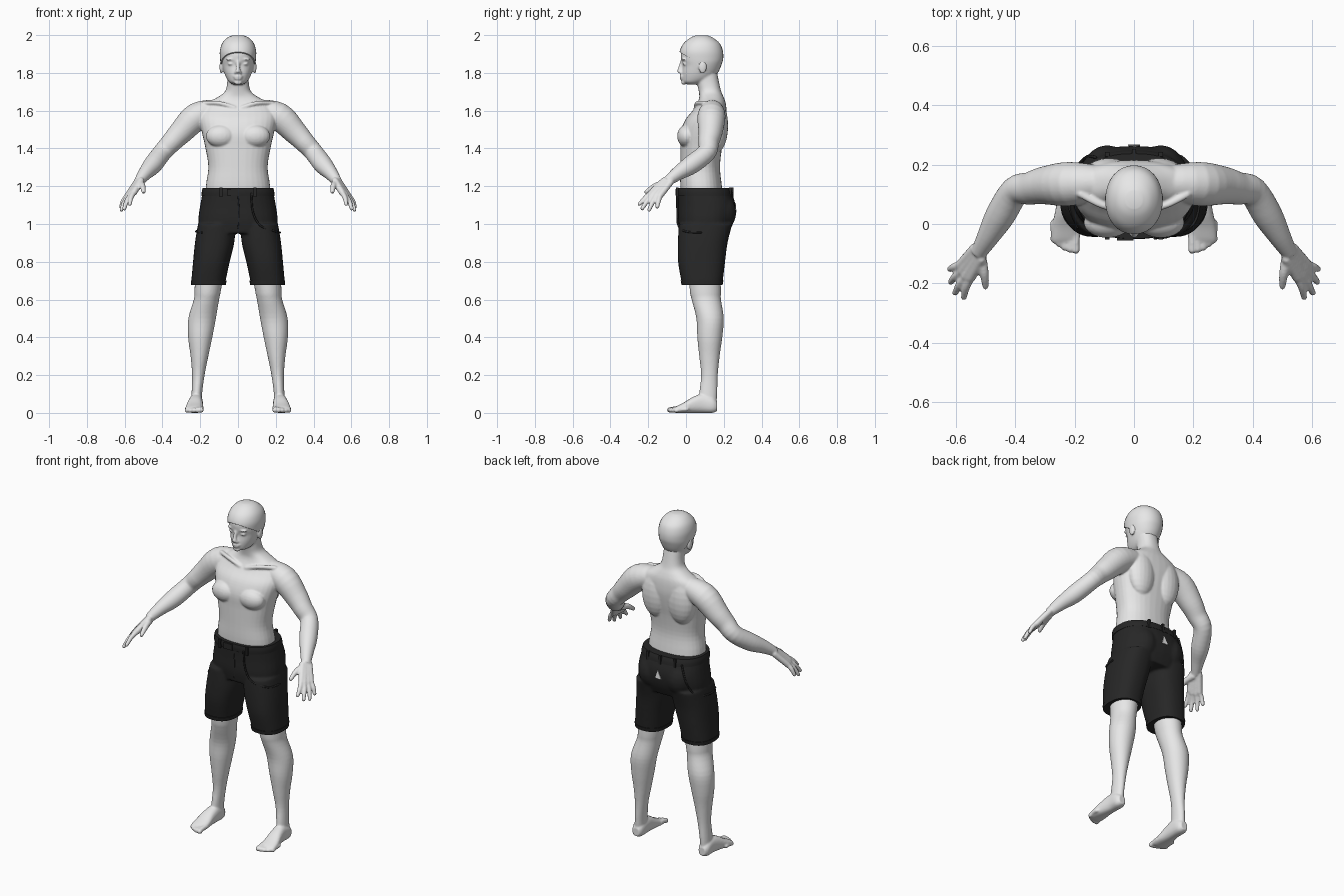
import bpy
import bmesh
from math import sin, cos, pi, copysign
from mathutils import Vector, Matrix

if "Cube" in bpy.data.objects:
    bpy.data.objects.remove(bpy.data.objects["Cube"])

X, Y, Z = Vector((1, 0, 0)), Vector((0, 1, 0)), Vector((0, 0, 1))


def make_material(name, value):
    mat = bpy.data.materials.new(name)
    mat.use_nodes = True
    colour = (value, value, value, 1)
    mat.diffuse_color = colour
    mat.node_tree.nodes["Principled BSDF"].inputs["Base Color"].default_value = colour
    return mat


skin = make_material("pale grey skin", 0.8)
cloth = make_material("black cloth", 0.02)


def smooth_path(points, steps=4):
    """Catmull-Rom interpolation of sections (x, y, z, radius_u, radius_v)."""
    pts = [Vector(p) for p in points]
    out = []
    for i in range(len(pts) - 1):
        a, b, c = pts[max(i - 1, 0)], pts[i], pts[i + 1]
        d = pts[min(i + 2, len(pts) - 1)]
        for k in range(steps):
            t = k / steps
            out.append(b + (c - a) * (t / 2)
                       + (a * 2 - b * 5 + c * 4 - d) * (t * t / 2)
                       + (b * 3 - a - c * 3 + d) * (t ** 3 / 2))
    return out + [pts[-1]]


def loft(bm, sections, frame=None, power=2.0, sides=32, side=1):
    """Closed skin over rounded rings; frame fixes the ring plane."""
    path = smooth_path(sections)
    rings = []
    for i, p in enumerate(path):
        centre = Vector((p[0] * side, p[1], p[2]))
        u, v = frame or (X, Y)
        if frame is None:
            tangent = path[min(i + 1, len(path) - 1)] - path[max(i - 1, 0)]
            tangent = Vector((tangent[0] * side, tangent[1], tangent[2])).normalized()
            u = tangent.cross(Vector((side * 0.5, 0.3, 1))).normalized()
            v = tangent.cross(u)
        ring = []
        for k in range(sides):
            c, s = cos(2 * pi * k / sides), sin(2 * pi * k / sides)
            cu = copysign(abs(c) ** (2 / power), c) * p[3]
            sv = copysign(abs(s) ** (2 / power), s) * p[4]
            ring.append(bm.verts.new(centre + u * cu + v * sv))
        rings.append(ring)
    for low, high in zip(rings, rings[1:]):
        for k in range(sides):
            j = (k + 1) % sides
            bm.faces.new((low[k], low[j], high[j], high[k]))
    bm.faces.new(rings[0])
    bm.faces.new(rings[-1])


def stack(rows, grow=0.0, lift=0.0):
    """Rows (z, x, front, back, half_width) to horizontal sections."""
    return [(x, (f + b) / 2, z + lift, w + grow, (b - f) / 2 + grow)
            for z, x, f, b, w in rows]


def tube(bm, points, radii, side=1):
    """Round limb with ball ends."""
    loft(bm, [(*p, r, r) for p, r in zip(points, radii)], sides=16, side=side)
    for p, r in ((points[0], radii[0]), (points[-1], radii[-1])):
        ball(bm, p, (r, r, r), side)


def ball(bm, centre, radii, side=1):
    place = Vector((centre[0] * side, centre[1], centre[2]))
    bmesh.ops.create_uvsphere(bm, u_segments=20, v_segments=12, radius=1,
                              matrix=Matrix.LocRotScale(place, None, Vector(radii)))


def box(bm, centre, size):
    bmesh.ops.create_cube(bm, size=1, matrix=Matrix.LocRotScale(
        Vector(centre), None, Vector(size)))


def finish(bm, name, mat, voxel=0.0, passes=3):
    bmesh.ops.recalc_face_normals(bm, faces=bm.faces[:])
    mesh = bpy.data.meshes.new(name)
    bm.to_mesh(mesh)
    bm.free()
    mesh.materials.append(mat)
    ob = bpy.data.objects.new(name, mesh)
    bpy.context.collection.objects.link(ob)
    if voxel:
        fuse = ob.modifiers.new("fuse", 'REMESH')
        fuse.mode, fuse.voxel_size, fuse.use_smooth_shade = 'VOXEL', voxel, True
        soften = ob.modifiers.new("soften", 'SMOOTH')
        soften.factor, soften.iterations = 0.5, passes
    else:
        bpy.ops.object.select_all(action='DESELECT')
        ob.select_set(True)
        bpy.context.view_layer.objects.active = ob
        bpy.ops.object.shade_smooth_by_angle(angle=pi / 4)
    return ob


# Torso and neck
body = bmesh.new()
torso = [(1.1, 0, -.02, .2, .17), (1.2, 0, -.03, .19, .17), (1.3, 0, -.03, .18, .157),
         (1.4, 0, -.03, .19, .172), (1.48, 0, -.03, .205, .19), (1.55, 0, -.005, .215, .205),
         (1.6, 0, .035, .215, .2), (1.64, 0, .06, .21, .165), (1.67, 0, .07, .2, .11),
         (1.7, 0, .068, .187, .07), (1.74, 0, .06, .177, .058), (1.8, 0, .05, .165, .056)]
loft(body, stack(torso), (X, Y), 2.3)

# Head
skull = [(1.738, 0, .01, .07, .025), (1.75, 0, -.015, .1, .045), (1.77, 0, -.021, .14, .06),
         (1.8, 0, -.022, .165, .073), (1.84, 0, -.018, .182, .084), (1.87, 0, -.026, .19, .088),
         (1.91, 0, -.026, .188, .089), (1.95, 0, -.006, .172, .077),
         (1.98, 0, .03, .135, .05), (1.993, 0, .06, .105, .02)]
loft(body, stack(skull), (X, Y), 2.1)
loft(body, [(0, -.02, 1.865, .009, .009), (0, -.03, 1.83, .01, .01),
            (0, -.034, 1.808, .014, .013), (0, -.026, 1.797, .015, .009)], (X, Y))
ball(body, (0, -.022, 1.781), (.025, .012, .007))
ball(body, (0, -.021, 1.769), (.021, .012, .007))
ball(body, (0, -.012, 1.749), (.022, .014, .012))

leg = [(.8, .145, .01, .18, .08), (.65, .16, .02, .185, .07), (.6, .167, .03, .185, .067),
       (.5, .19, .055, .2, .073), (.4, .2, .06, .192, .064), (.3, .204, .07, .178, .047),
       (.2, .21, .08, .168, .033), (.1, .218, .07, .165, .028), (.03, .22, .07, .16, .03)]
foot = [(.222, .165, .035, .022, .025), (.222, .14, .042, .034, .042),
        (.222, .09, .05, .036, .05), (.226, .04, .043, .04, .043),
        (.23, -.01, .028, .047, .028), (.232, -.05, .018, .047, .018),
        (.232, -.065, .014, .042, .012)]
arm = [(.1, .14, 1.605), (.215, .135, 1.57), (.3, .13, 1.488), (.35, .12, 1.435),
       (.4, .11, 1.38), (.45, .03, 1.315), (.49, -.04, 1.27), (.525, -.1, 1.225)]
arm_radii = (.055, .074, .064, .055, .05, .05, .038, .026)
knuckles = [(.55, -.18, 1.168), (.566, -.176, 1.155), (.578, -.158, 1.148), (.584, -.137, 1.15)]
tips = [(.573, -.247, 1.105), (.602, -.232, 1.082), (.617, -.195, 1.075), (.62, -.152, 1.092)]

for s in (1, -1):
    # Face details and ears
    ball(body, (.036, -.004, 1.848), (.019, .014, .009), s)
    ball(body, (.036, -.008, 1.872), (.028, .016, .007), s)
    ball(body, (.012, -.026, 1.802), (.009, .01, .008), s)
    ball(body, (.088, .088, 1.83), (.01, .021, .034), s)
    # Chest, shoulder blades and collar bones
    ball(body, (.09, .005, 1.465), (.08, .052, .06), s)
    ball(body, (.085, .165, 1.52), (.085, .058, .14), s)
    tube(body, [(.02, .052, 1.615), (.1, .06, 1.64), (.18, .1, 1.64)], (.012, .011, .012), s)
    # Arms
    loft(body, [(*p, r, r) for p, r in zip(arm, arm_radii)], side=s)
    # Hands
    wrist = Vector(arm[-1])
    for i, (knuckle, tip) in enumerate(zip(knuckles, tips)):
        start = wrist + (i - 1.5) * Vector((.007, .012, -.002))
        tube(body, [start, Vector(knuckle)], (.018, .017), s)
        middle = (Vector(knuckle) + Vector(tip)) / 2 + Vector((.004, 0, .004))
        tube(body, [Vector(knuckle), middle, Vector(tip)], (.0145, .013, .0105), s)
    tube(body, [(.518, -.11, 1.215), (.505, -.165, 1.2), (.5, -.21, 1.17)],
         (.021, .016, .011), s)
    # Legs and feet
    loft(body, stack(leg), (X, Y), side=s)
    loft(body, foot, (X, Z), 2.4, side=s)
    for i in range(5):
        x, r = .196 + .0187 * i, .0155 - .001 * i
        reach = -.086 + .0022 * i * i
        tube(body, [(x, reach + .055, r + .008), (x, reach + .02, r + .005),
                    (x, reach, r)], (r, r * .85, r * .95), s)
finish(body, "body", skin, 0.0055)

# Hair cap, cut along a line from fringe to nape
hair = bmesh.new()
loft(hair, stack(skull, .007, .006), (X, Y), 2.1)
cut = bmesh.ops.bisect_plane(hair, geom=hair.verts[:] + hair.edges[:] + hair.faces[:],
                             plane_co=(0, -.03, 1.908), plane_no=(0, .53, .85),
                             clear_inner=True)
bmesh.ops.holes_fill(hair, edges=[e for e in hair.edges if e.is_boundary])
finish(hair, "hair", skin)

# Shorts: hips and two legs fused together
shorts = bmesh.new()
hips = [(.95, 0, -.03, .225, .2), (1.02, 0, -.042, .255, .21), (1.1, 0, -.042, .262, .2),
        (1.18, 0, -.044, .236, .185)]
loft(shorts, stack(hips), (X, Y), 2.4)
trouser = [(.685, .156, -.022, .192, .09), (.7, .156, -.025, .195, .091),
           (.8, .141, -.042, .207, .097), (.9, .124, -.043, .22, .104),
           (1.0, .112, -.038, .245, .1)]
for s in (1, -1):
    loft(shorts, stack(trouser), (X, Y), 2.4, side=s)
    ball(shorts, (.09, .16, 1.06), (.09, .106, .11), s)
finish(shorts, "shorts", cloth, 0.008, 4)

# Hems
hems = bmesh.new()
for s in (1, -1):
    loft(hems, stack([(.678, .156, -.022, .192, .09), (.7, .155, -.026, .196, .092)], .002),
         (X, Y), 2.4, side=s)
finish(hems, "hems", cloth)

# Belt with buckle and loops
belt = bmesh.new()
loft(belt, stack([(1.148, 0, -.046, .246, .19), (1.17, 0, -.048, .242, .189),
                  (1.19, 0, -.046, .234, .184)], .003), (X, Y), 2.4, sides=48)
box(belt, (-.03, -.05, 1.168), (.055, .012, .036))
for x, y in ((.09, -.046), (-.09, -.046), (.09, .235), (-.09, .235), (0, .245)):
    box(belt, (x, y, 1.168), (.014, .014, .052))
finish(belt, "belt", cloth)

# Fly seam and pocket cords
trim = bmesh.new()
tube(trim, [(0, -.041, 1.15), (.006, -.041, 1.06), (0, -.036, .98)], (.003,) * 3)
tube(trim, [(.07, -.047, 1.16), (.08, -.046, 1.06), (.12, -.04, .99),
            (.2, .0, .96), (.222, .08, .955)], (.005,) * 5)
tube(trim, [(-.19, -.01, .955), (-.222, .08, .96), (-.195, .18, .98),
            (-.16, .225, 1.06), (-.13, .225, 1.16)], (.005,) * 5)
finish(trim, "seams_and_cords", cloth)

# Small pale triangular patch on the seat
patch = bmesh.new()
corners = [patch.verts.new(p) for p in ((-.02, .262, 1.06), (.02, .262, 1.06), (.005, .259, 1.11))]
face = patch.faces.new(corners)
for f in bmesh.ops.extrude_face_region(patch, geom=[face])["geom"]:
    if isinstance(f, bmesh.types.BMVert):
        f.co.y += .005
finish(patch, "seat_patch", skin)
